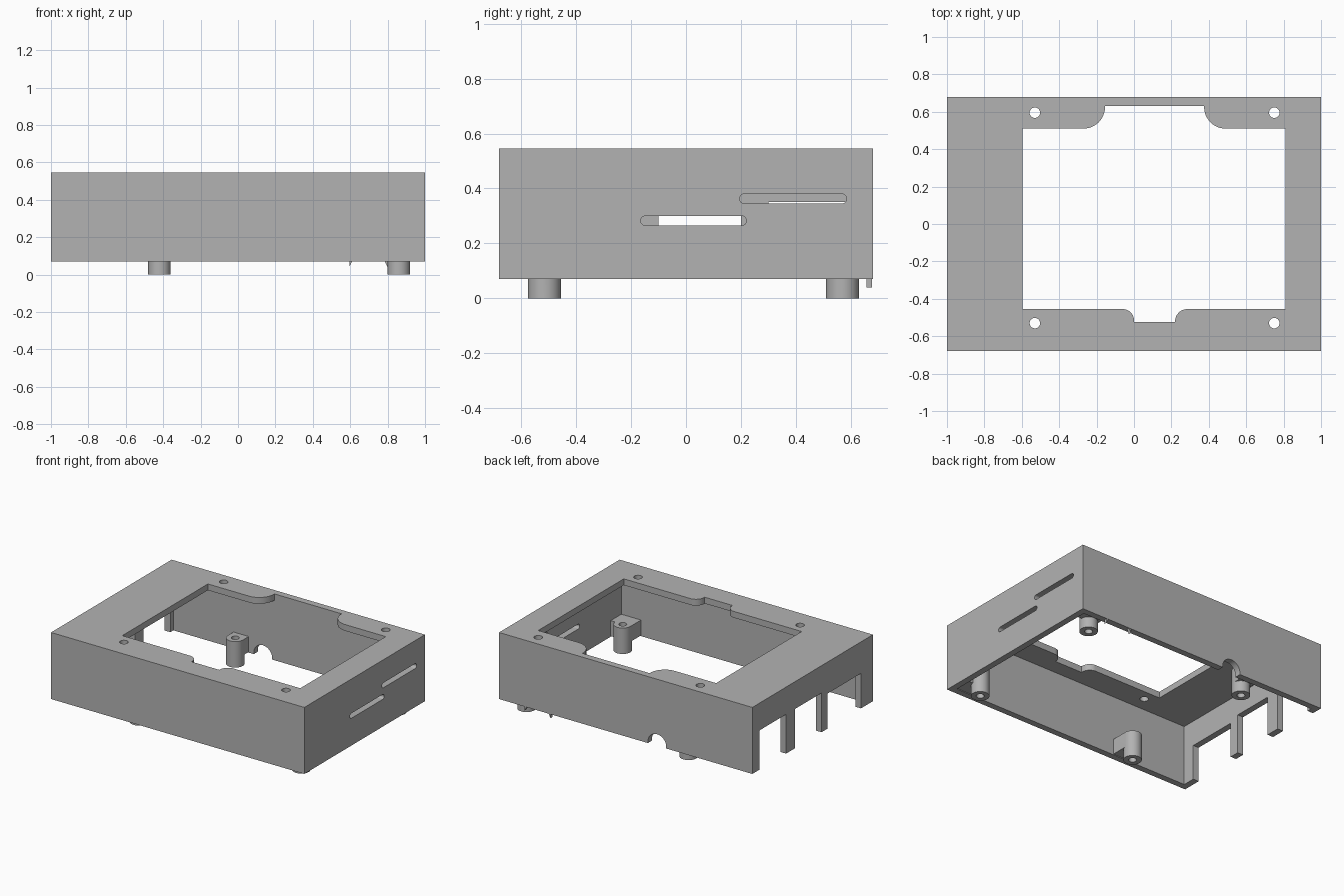
import bpy
import bmesh
from math import cos, sin, pi, radians
from mathutils import Matrix

default = bpy.data.objects.get("Cube")
if default:
    bpy.data.objects.remove(default, do_unlink=True)

grey = bpy.data.materials.new("plain grey")
grey.use_nodes = True
grey.diffuse_color = (0.45, 0.45, 0.45, 1)
grey.node_tree.nodes["Principled BSDF"].inputs["Base Color"].default_value = (0.45, 0.45, 0.45, 1)

TOP, RIM, WALL, DEPTH = 0.545, 0.07, 0.045, 0.68

# maps a profile's (u, v, extrusion) onto world axes
PLANES = {
    "z": Matrix.Identity(3),
    "x": Matrix(((0, 0, 1), (1, 0, 0), (0, 1, 0))),
    "y": Matrix(((1, 0, 0), (0, 0, 1), (0, 1, 0))),
}


def prism(name, points, low, high, axis="z"):
    """Extrude a closed profile along an axis."""
    bm = bmesh.new()
    face = bm.faces.new([bm.verts.new((u, v, low)) for u, v in points])
    out = bmesh.ops.extrude_face_region(bm, geom=[face])
    moved = [g for g in out["geom"] if isinstance(g, bmesh.types.BMVert)]
    bmesh.ops.translate(bm, verts=moved, vec=(0, 0, high - low))
    bm.transform(PLANES[axis].to_4x4())
    bmesh.ops.recalc_face_normals(bm, faces=bm.faces)
    mesh = bpy.data.meshes.new(name)
    bm.to_mesh(mesh)
    bm.free()
    obj = bpy.data.objects.new(name, mesh)
    mesh.materials.append(grey)
    bpy.context.collection.objects.link(obj)
    return obj


def rect(u0, u1, v0, v1):
    return [(u0, v0), (u1, v0), (u1, v1), (u0, v1)]


def arc(u, v, r, start, end, steps=12):
    angles = [radians(start + (end - start) * i / steps) for i in range(steps + 1)]
    return [(u + r * cos(a), v + r * sin(a)) for a in angles]


def circle(u, v, r, n=32):
    return [(u + r * cos(2 * pi * i / n), v + r * sin(2 * pi * i / n)) for i in range(n)]


def slot(u0, u1, v0, v1):
    r, mid = (v1 - v0) / 2, (v0 + v1) / 2
    return arc(u0 + r, mid, r, 90, 270) + arc(u1 - r, mid, r, -90, 90)


def combine(target, tools, operation="DIFFERENCE"):
    bpy.context.view_layer.objects.active = target
    for tool in tools:
        tool.hide_render = True
        mod = target.modifiers.new("combine", "BOOLEAN")
        mod.operation, mod.solver, mod.object = operation, "EXACT", tool
        bpy.ops.object.modifier_apply(modifier=mod.name)
        bpy.data.objects.remove(tool, do_unlink=True)


def smooth(obj):
    bpy.ops.object.select_all(action="DESELECT")
    obj.select_set(True)
    bpy.context.view_layer.objects.active = obj
    bpy.ops.object.shade_smooth_by_angle(angle=radians(30))


# hollow shell, open below
shell = prism("case_shell", rect(-1, 1, -DEPTH, DEPTH), RIM, TOP)
cuts = [prism("cavity", rect(-1 + WALL, 1 - WALL, -DEPTH + WALL, DEPTH - WALL), 0, TOP - WALL)]

# display window with a rounded-shoulder bay on each long side
window = [(-0.595, -0.455)]
window += arc(-0.06, -0.515, 0.06, 90, 0) + [(0, -0.525), (0.22, -0.525)]
window += arc(0.285, -0.52, 0.065, 180, 90) + [(0.81, -0.455), (0.81, 0.51)]
window += arc(0.49, 0.625, 0.115, 270, 180) + [(0.375, 0.632), (-0.155, 0.632)]
window += arc(-0.27, 0.625, 0.115, 0, -90) + [(-0.595, 0.51)]
cuts.append(prism("window", window, 0.4, 0.7))

# screw holes in the top plate
for x in (-0.53, 0.75):
    for y in (-0.53, 0.595):
        cuts.append(prism("screw_hole", circle(x, y, 0.028), 0.4, 0.7))

# vent slots on the +x end
for y0, y1, z0, z1 in ((-0.165, 0.22, 0.265, 0.3), (0.195, 0.585, 0.345, 0.38)):
    cuts.append(prism("vent_slot", slot(y0, y1, z0, z1), 0.9, 1.1, "x"))

# port openings on the -x end, leaving legs between them
for y0, y1, z1 in ((0.3, 0.6, 0.35), (-0.1, 0.2, 0.35), (-0.545, -0.17, 0.32)):
    cuts.append(prism("port_opening", rect(y0, y1, 0, z1), -1.1, -0.9, "x"))

# cable arch in the back wall
arch = [(-0.32, 0), (-0.175, 0)] + arc(-0.2475, 0.08, 0.0725, 0, 180, 20)
cuts.append(prism("cable_arch", arch, 0.6, 0.8, "y"))
combine(shell, cuts)
smooth(shell)

# mounting posts, each braced to the walls and bored through
for x, side in ((-0.42, "left"), (0.86, "right")):
    for y, end in ((-0.515, "front"), (0.57, "back")):
        post = prism(f"{end}_{side}_post", circle(x, y, 0.06), 0, 0.185)
        wall_y = (DEPTH - 0.02) * (1 if y > 0 else -1)
        reach = 0.97 if x > 0 else x + 0.06
        brace = prism("brace", rect(x - 0.06, reach, min(y, wall_y), max(y, wall_y)), RIM + 0.005, 0.185)
        combine(post, [brace], "UNION")
        combine(post, [prism("bore", circle(x, y, 0.026), -0.1, 0.3)])
        smooth(post)

# small pointed catches under the back wall
for x, lean in ((0.595, 1), (0.8, -1)):
    prism("back_catch", [(x, RIM + 0.01), (x + 0.02 * lean, RIM + 0.01), (x, 0.04)], 0.657, 0.678, "y")
